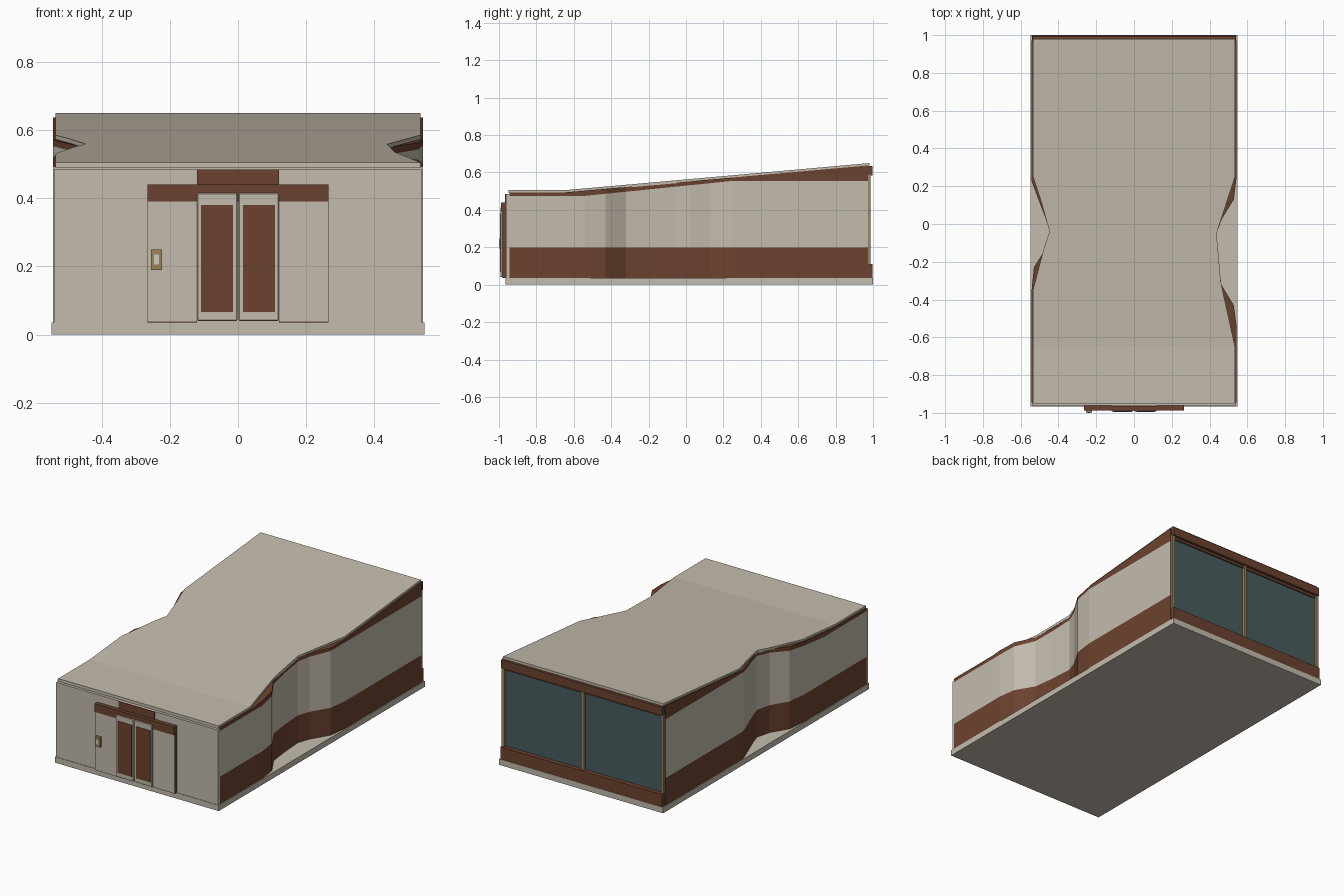
import bpy, bmesh

cube = bpy.data.objects.get("Cube")
if cube:
    bpy.data.objects.remove(cube, do_unlink=True)


def material(name, rgb):
    m = bpy.data.materials.new(name)
    m.use_nodes = True
    color = (*rgb, 1)
    m.diffuse_color = color
    m.node_tree.nodes["Principled BSDF"].inputs["Base Color"].default_value = color
    return m


beige = material("warm beige", (0.55, 0.50, 0.42))
brown = material("red brown", (0.15, 0.055, 0.029))
slate = material("slate glass", (0.065, 0.11, 0.115))
gold = material("tan metal", (0.34, 0.23, 0.10))
pale = material("pale screen", (0.62, 0.60, 0.54))


def box(name, mat, x, y, z, bevel=0):
    """Box from three (low, high) ranges."""
    bm = bmesh.new()
    bmesh.ops.create_cube(bm, size=1)
    for v in bm.verts:
        v.co = [r[0] + (c + 0.5) * (r[1] - r[0]) for c, r in zip(v.co, (x, y, z))]
    mesh = bpy.data.meshes.new(name)
    bm.to_mesh(mesh)
    bm.free()
    mesh.materials.append(mat)
    ob = bpy.data.objects.new(name, mesh)
    bpy.context.collection.objects.link(ob)
    if bevel:
        mod = ob.modifiers.new("edge", "BEVEL")
        mod.width = bevel
        mod.segments = 1
    return ob


def interp(points, y):
    """Value on a polyline of (y, value) pairs."""
    if y <= points[0][0]:
        return points[0][1]
    for (a, va), (b, vb) in zip(points, points[1:]):
        if y <= b:
            return va + (vb - va) * (y - a) / (b - a)
    return points[-1][1]


def loft(name, rings, mats, strip_mats, front_mat, back_mat):
    """Skin closed rings in order of y; one material index per strip."""
    bm = bmesh.new()
    rows = [[bm.verts.new(p) for p in ring] for ring in rings]
    n = len(rows[0])
    for a, b in zip(rows, rows[1:]):
        for i in range(n):
            j = (i + 1) % n
            f = bm.faces.new((a[i], a[j], b[j], b[i]))
            f.material_index = strip_mats[i]
    bm.faces.new(rows[0]).material_index = front_mat
    bm.faces.new(rows[-1]).material_index = back_mat
    bmesh.ops.recalc_face_normals(bm, faces=bm.faces)
    mesh = bpy.data.meshes.new(name)
    bm.to_mesh(mesh)
    bm.free()
    for m in mats:
        mesh.materials.append(m)
    ob = bpy.data.objects.new(name, mesh)
    bpy.context.collection.objects.link(ob)
    return ob


# Heights along the building
FLOOR, BAND = 0.035, 0.2
roof_top = [(-0.95, 0.505), (-0.65, 0.505), (0.98, 0.65)]
trim_low = [(-0.54, 0.475), (0.25, 0.555)]

# Waisted side outlines as (y, x)
wall_right = [(-0.54, 0.543), (-0.43, 0.528), (-0.32, 0.462), (-0.19, 0.446),
              (-0.05, 0.437), (0.02, 0.462), (0.13, 0.528), (0.25, 0.543)]
wall_left = [(-0.36, -0.543), (-0.23, -0.53), (-0.13, -0.468), (-0.04, -0.446),
             (0.03, -0.468), (0.14, -0.51), (0.23, -0.543)]
roof_right = [(-0.65, 0.535), (-0.31, 0.46), (-0.05, 0.437), (0.25, 0.535)]
roof_left = [(-0.35, -0.535), (-0.12, -0.475), (-0.04, -0.447), (0.13, -0.495),
             (0.25, -0.535)]


def stations(left, right, ends):
    return sorted({p[0] for p in left + right} | {-0.65} | set(ends))


# Walls with lower band and upper trim, glazed at the back
rings = []
for y in stations(wall_left, wall_right, (-0.945, 0.972)):
    xl, xr = interp(wall_left, y), interp(wall_right, y)
    levels = (FLOOR, BAND, interp(trim_low, y), interp(roof_top, y) - 0.012)
    rings.append([(xl, y, z) for z in levels] + [(xr, y, z) for z in reversed(levels)])
loft("walls", rings, [beige, brown, slate], [1, 0, 1, 1, 1, 0, 1, 0], 0, 2)

# Sloping roof sheet
rings = []
for y in stations(roof_left, roof_right, (-0.95, 0.98)):
    xl, xr, z = interp(roof_left, y), interp(roof_right, y), interp(roof_top, y)
    rings.append([(xl, y, z - 0.016), (xl, y, z), (xr, y, z), (xr, y, z - 0.016)])
loft("roof", rings, [beige], [0] * 4, 0, 0)

# Ground slab and front wall
box("floor_slab", beige, (-0.547, 0.547), (-0.965, 1.0), (0, FLOOR))
box("front_wall", beige, (-0.54, 0.54), (-0.962, -0.94), (FLOOR, 0.485))

# Entrance
box("entrance_header", brown, (-0.12, 0.12), (-0.967, -0.943), (0.42, 0.485))
box("entrance_canopy", brown, (-0.265, 0.265), (-0.988, -0.955), (0.39, 0.44))
for side, name in ((-1, "right"), (1, "left")):
    def span(a, b):
        return tuple(sorted((side * a, side * b)))
    box(name + "_entrance_core", brown, span(0.12, 0.265), (-0.98, -0.955), (FLOOR, 0.39))
    box(name + "_entrance_panel", beige, span(0.12, 0.265), (-0.984, -0.98), (FLOOR + 0.003, 0.39))
    box(name + "_door", beige, span(0.002, 0.12), (-0.992, -0.96), (0.04, 0.415), 0.003)
    box(name + "_door_pane", brown, span(0.014, 0.109), (-0.994, -0.99), (0.067, 0.38))
    # Corner posts of the back window
    box(name + "_window_post", gold, span(0.522, 0.54), (0.965, 0.986), (0.11, 0.59))

# Entry keypad
box("keypad", gold, (-0.255, -0.223), (-0.998, -0.98), (0.19, 0.25))
box("keypad_screen", pale, (-0.247, -0.231), (-1.0, -0.996), (0.205, 0.235))

# Back window frame
box("window_mullion", gold, (-0.009, 0.009), (0.965, 0.986), (0.11, 0.59))
box("window_sill", brown, (-0.54, 0.54), (0.965, 0.998), (FLOOR, 0.11))
box("window_head", brown, (-0.538, 0.538), (0.965, 0.996), (0.585, 0.635))
box("window_head_lip", brown, (-0.53, 0.53), (0.965, 0.98), (0.57, 0.585))
